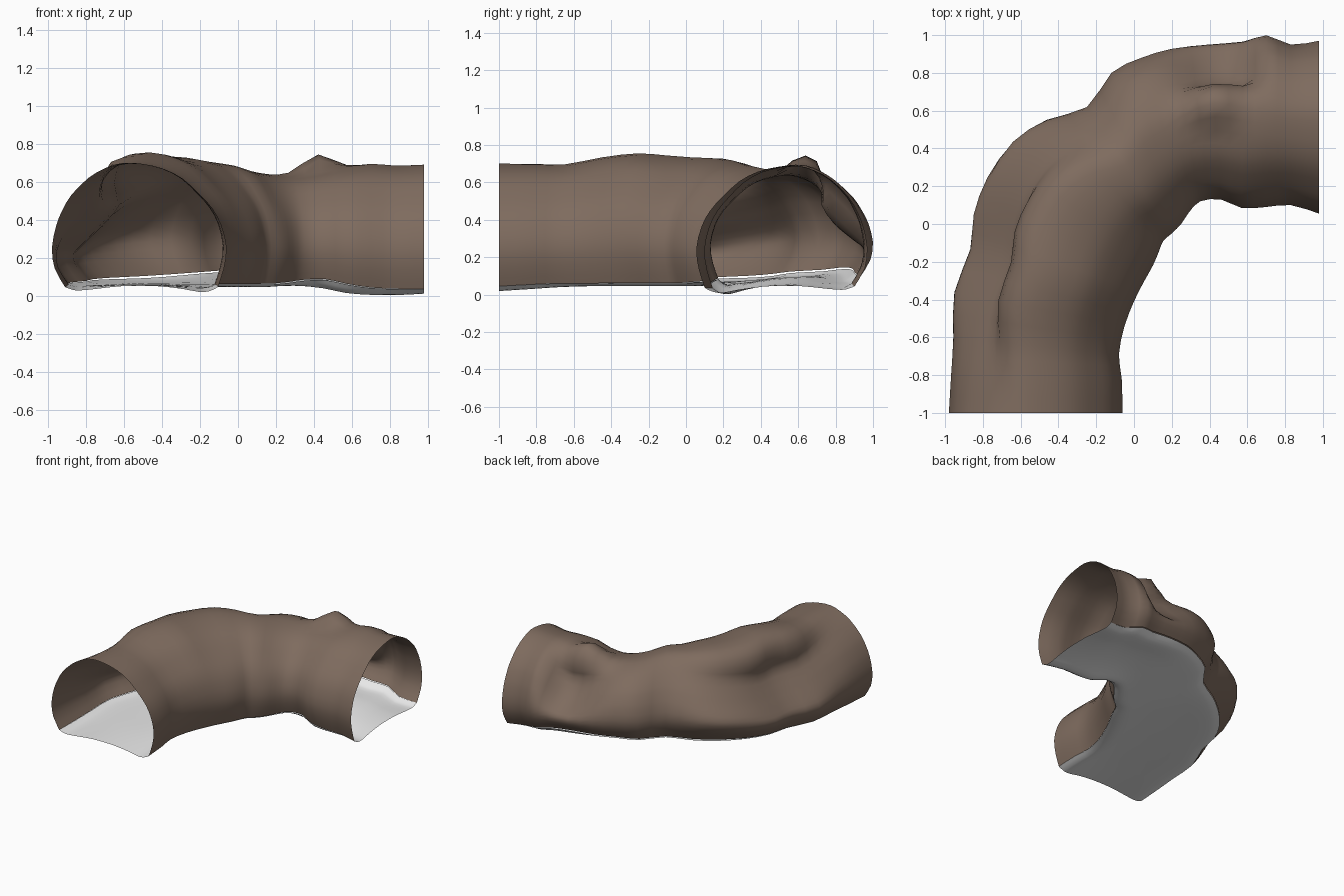
import bpy, math

if "Cube" in bpy.data.objects:
    bpy.data.objects.remove(bpy.data.objects["Cube"])

def material(name, rgb):
    m = bpy.data.materials.new(name)
    m.diffuse_color = (*rgb, 1)
    m.use_nodes = True
    m.node_tree.nodes["Principled BSDF"].inputs["Base Color"].default_value = m.diffuse_color
    return m

brown = material("earth brown", (0.21, 0.148, 0.113))
grey = material("pale grey", (0.8, 0.8, 0.8))

# stations along the bend: outer x, y, inner x, y, crown z, outer base z, inner base z
stations = [
    (-.98, -1.0, -.06, -1.0, .70, .045, .045),
    (-.97, -.80, -.065, -.82, .70, .05, .055),
    (-.96, -.60, -.08, -.69, .70, .06, .06),
    (-.96, -.36, -.05, -.54, .735, .07, .06),
    (-.88, -.13, .00, -.41, .755, .08, .06),
    (-.87, .06, .05, -.31, .745, .09, .06),
    (-.80, .26, .10, -.22, .735, .10, .06),
    (-.66, .45, .13, -.15, .73, .11, .06),
    (-.47, .56, .155, -.09, .71, .12, .06),
    (-.25, .62, .20, -.05, .69, .13, .06),
    (-.12, .80, .25, .00, .66, .14, .065),
    (.04, .88, .29, .06, .64, .15, .07),
    (.20, .93, .35, .12, .64, .15, .08),
    (.40, .955, .46, .13, .66, .14, .085),
    (.58, .97, .57, .085, .68, .12, .06),
    (.70, 1.0, .70, .09, .695, .10, .04),
    (.83, .95, .83, .10, .685, .065, .035),
    (.98, .97, .98, .055, .69, .045, .035),
]
# at each station: inward tuck of the outer wall base, floor drop, depth of the shoulder fold
tuck = [0, 0, 0, .01, .02, .04, .07, .10, .08, .02, .02, .01, 0, 0, 0, 0, 0, 0]
drop = [1, .9, .7, .5, .5, .5, .5, .5, .5, .5, .5, .6, .9, 1.6, 1.7, 1.4, 1.3, 1]
fold = [0, .2, .5, .9, 1, 1, .8, .6, .35, .1, 0, 0, .35, 1, .8, .1, 0, 0]
stations = [s + e for s, e in zip(stations, zip(tuck, drop, fold))]

# cross-section: fraction across from the outer side, fraction of the height
wall_profile = [(.075, 0), (.015, .15), (0, .32), (.025, .5), (.06, .62), (.11, .74),
                (.21, .88), (.31, .96), (.41, 1), (.52, .99), (.64, .95), (.75, .87),
                (.85, .74), (.92, .63), (.97, .5), (1, .32), (.985, .15), (.95, 0)]
# same section with the outer shoulder pushed in beneath an overhanging fold
fold_profile = [(.075, 0), (.015, .12), (.01, .21), (.06, .28), (.13, .37), (.20, .47),
                (.28, .61), (.26, .76), (.31, .95), (.47, 1)] + wall_profile[10:]
# floor: fraction across, drop below the wall base
floor_profile = [(.075, 0), (.11, .012), (.15, .018), (.25, .01), (.4, -.005),
                 (.6, -.005), (.75, .01), (.84, .025), (.9, .022), (.95, 0)]

def refine(rows, k):
    """Catmull-Rom subdivision of a list of tuples."""
    out = []
    for i in range(len(rows) - 1):
        quad = [rows[max(i - 1, 0)], rows[i], rows[i + 1], rows[min(i + 2, len(rows) - 1)]]
        for j in range(k):
            t = j / k
            out.append(tuple(b + .5 * t * (c - a + t * (2*a - 5*b + 4*c - d + t * (3*(b - c) + d - a)))
                             for a, b, c, d in zip(*quad)))
    return out + [rows[-1]]

def bell(u, w, power=2):
    return math.exp(-abs(u / w) ** power)

def section(st, profile, alt):
    ox, oy, ix, iy, top, bo, bi, tk, dr, fd = st
    is_wall = alt is not profile
    pts = []
    for (s0, v0), (s1, v1) in zip(profile, alt):
        s0, v = s0 + (s1 - s0) * fd, v0 + (v1 - v0) * fd
        low = max(0, 1 - v / .32) if is_wall else 1
        s = s0 + tk * low * max(0, 1 - s0)
        x, y = ox + (ix - ox) * s, oy + (iy - oy) * s
        base = bo + (bi - bo) * s
        if is_wall:
            # roof lump near the far end
            lump = .09 * bell(x - .42, .11) * bell(y - .65, .10, 4)
            z = base + (top - base) * v + lump * v
        else:
            sag = .03 * math.sin(math.pi * s) * (bo - .045) / .09
            z = max(base - v * dr - sag, 0)
        pts.append((x, y, z))
    return pts

def loft(name, profile, alt, mat):
    is_wall = alt is not profile
    fine = refine(profile, 2)
    fine_alt = refine(alt, 2) if is_wall else fine
    rows = refine(stations, 2)
    n = len(fine)
    verts = [p for st in rows for p in section(st, fine, fine_alt)]
    faces = []
    for i in range(len(rows) - 1):
        for j in range(n - 1):
            a = i * n + j
            faces.append((a, a + 1, a + n + 1, a + n))
    if is_wall:
        faces = [f[::-1] for f in faces]
    me = bpy.data.meshes.new(name)
    me.from_pydata(verts, [], faces)
    me.materials.append(mat)
    for p in me.polygons:
        p.use_smooth = True
    ob = bpy.data.objects.new(name, me)
    bpy.context.collection.objects.link(ob)

# arched tunnel shell and its curled floor
loft("tunnel_wall", wall_profile, fold_profile, brown)
loft("tunnel_floor", floor_profile, floor_profile, grey)
